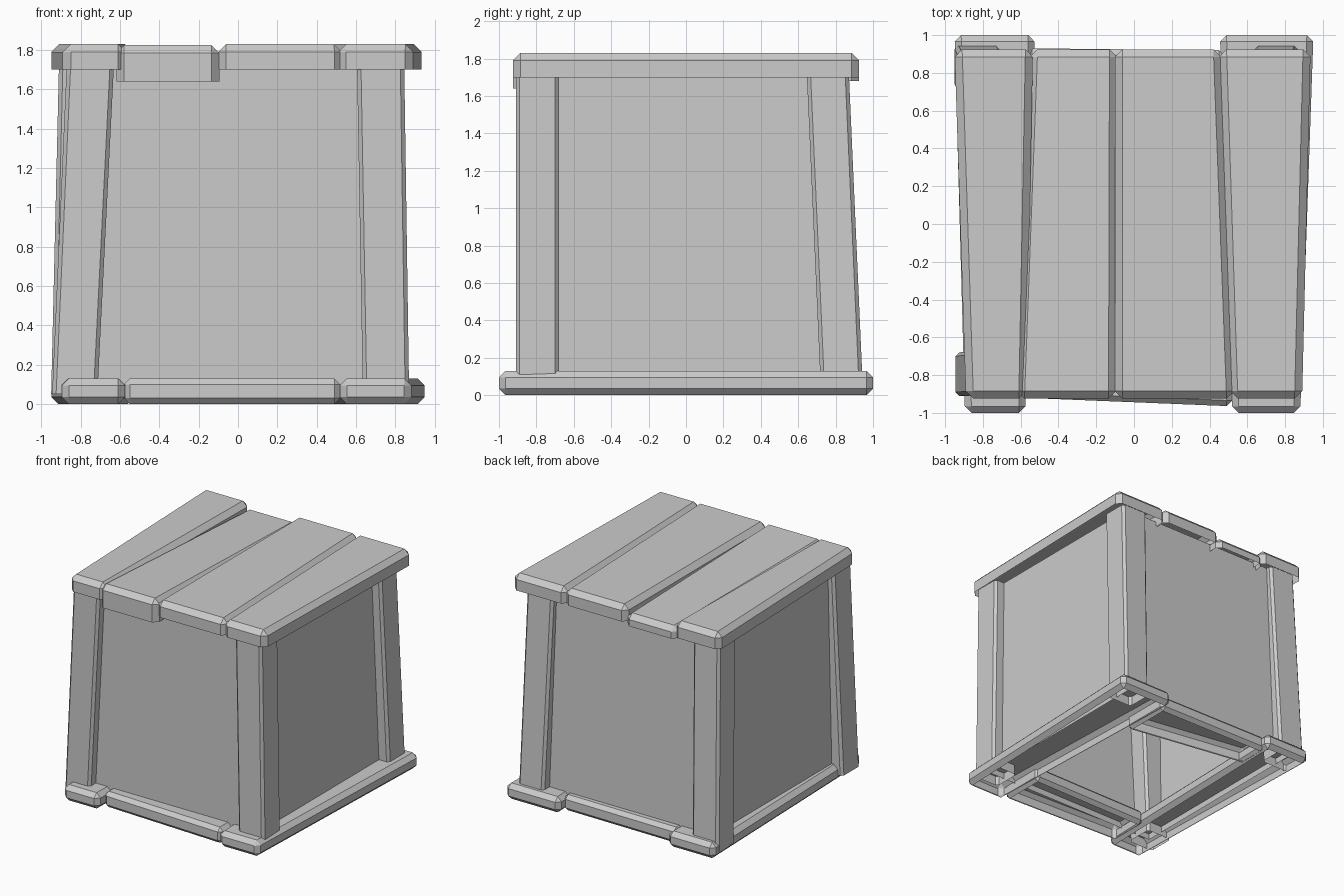
import bpy, bmesh

if "Cube" in bpy.data.objects:
    bpy.data.objects.remove(bpy.data.objects["Cube"])


def block(name, low, high, z0, z1, bevel, keep="all", drop=()):
    """Bevelled block between two xy quads; drop lists the open ends ('low', 'high')."""
    bm = bmesh.new()
    a = [bm.verts.new((x, y, z0)) for x, y in low]
    b = [bm.verts.new((x, y, z1)) for x, y in high]
    bm.faces.new(a[::-1])
    bm.faces.new(b)
    for i in range(4):
        j = (i + 1) % 4
        bm.faces.new((a[i], a[j], b[j], b[i]))
    low_set, high_set = set(a), set(b)
    edges = []
    for e in bm.edges:
        is_low = all(v in low_set for v in e.verts)
        is_high = all(v in high_set for v in e.verts)
        if keep == "all" or (keep == "top" and not is_low) or (keep == "sides" and not is_low and not is_high):
            edges.append(e)
    if bevel:
        bmesh.ops.bevel(bm, geom=edges, offset=bevel, segments=1, profile=0.5, affect='EDGES')
    bmesh.ops.recalc_face_normals(bm, faces=bm.faces)
    bm.normal_update()
    gone = [f for f in bm.faces if ("low" in drop and f.normal.z < -0.9)
            or ("high" in drop and f.normal.z > 0.9)]
    bmesh.ops.delete(bm, geom=gone, context='FACES')
    me = bpy.data.meshes.new(name)
    bm.to_mesh(me)
    bm.free()
    ob = bpy.data.objects.new(name, me)
    bpy.context.collection.objects.link(ob)
    return ob


def along_y(front, back, y0, y1):
    return [(front[0], y0), (front[1], y0), (back[1], y1), (back[0], y1)]


def rect(x0, x1, y0, y1):
    return along_y((x0, x1), (x0, x1), y0, y1)


# Tapered base beams on the left and right, hollow underneath
for name, front, back in (("left_base_beam", (-0.895, -0.575), (-0.95, -0.525)),
                          ("right_base_beam", (0.52, 0.88), (0.455, 0.95))):
    q = along_y(front, back, -1.0, 1.0)
    block(name, q, q, 0, 0.13, 0.035, drop=("low",))

# Cross beams at the front and back
q = [(-0.58, -0.92), (0.52, -0.965), (0.52, -0.56), (-0.58, -0.57)]
block("front_base_beam", q, q, 0, 0.13, 0.03, drop=("low",))
q = [(-0.57, 0.65), (0.48, 0.48), (0.48, 0.92), (-0.57, 0.93)]
block("back_base_beam", q, q, 0, 0.13, 0.03, drop=("low",))

# Leaning corner posts: foot rectangle, head rectangle
posts = {
    "front_left_post": ((-0.945, -0.715, -0.91, -0.68), (-0.87, -0.63, -0.905, -0.67)),
    "front_right_post": ((0.635, 0.87, -0.91, -0.68), (0.605, 0.845, -0.91, -0.68)),
    "back_right_post": ((0.64, 0.87, 0.72, 0.945), (0.60, 0.84, 0.645, 0.87)),
    "back_left_post": ((-0.95, -0.71, 0.72, 0.945), (-0.91, -0.67, 0.645, 0.87)),
}
for name, (foot, head) in posts.items():
    block(name, rect(*foot), rect(*head), 0.05, 1.74, 0.02, "sides", ("low",))

# Inset side panels
block("side_panels", rect(-0.85, 0.78, -0.83, 0.86), rect(-0.82, 0.76, -0.83, 0.82),
      0.08, 1.74, 0, drop=("low", "high"))

# Lid planks: front x range, back x range, underside and top drop at (front, back)
planks = (((-0.89, -0.57), (-0.95, -0.535), (0, 0), (0, 0)),
          ((-0.62, -0.095), (-0.55, -0.09), (0.06, 0.02), (0.005, 0.055)),
          ((-0.10, 0.53), (-0.10, 0.46), (0, 0), (0, 0)),
          ((0.51, 0.89), (0.45, 0.935), (0, 0), (0, 0)))
for i, (front, back, under, over) in enumerate(planks):
    q = along_y(front, back, -0.925, 0.925)
    ob = block(f"lid_plank_{i + 1}", q, q, 1.70, 1.83, 0.04, "top", ("low",))
    for v in ob.data.vertices:
        amount = under if v.co.z < 1.71 else over
        v.co.z -= amount[0] if v.co.y < 0 else amount[1]
